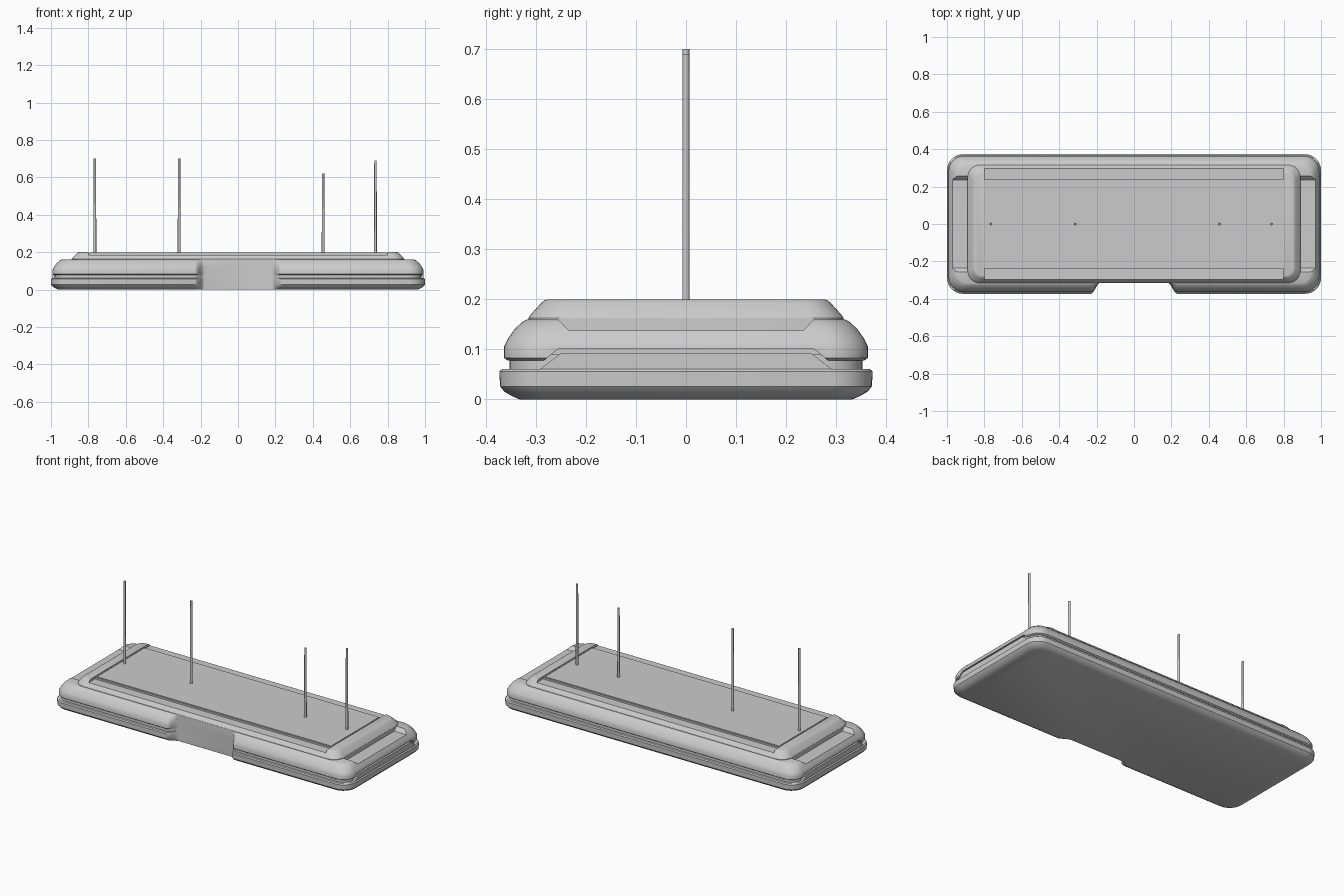
import bpy, bmesh, math

if "Cube" in bpy.data.objects:
    bpy.data.objects.remove(bpy.data.objects["Cube"], do_unlink=True)

grey = bpy.data.materials.new("plain_grey")
grey.use_nodes = True
grey.diffuse_color = (0.6, 0.6, 0.6, 1)
grey.node_tree.nodes["Principled BSDF"].inputs["Base Color"].default_value = (0.6, 0.6, 0.6, 1)


def finish(name, bm):
    bmesh.ops.recalc_face_normals(bm, faces=bm.faces)
    mesh = bpy.data.meshes.new(name)
    bm.to_mesh(mesh)
    bm.free()
    mesh.materials.append(grey)
    ob = bpy.data.objects.new(name, mesh)
    bpy.context.collection.objects.link(ob)
    return ob


def loft(name, rings):
    """Skin a stack of equal-length rings and cap both ends."""
    bm = bmesh.new()
    rows = [[bm.verts.new(p) for p in ring] for ring in rings]
    n = len(rows[0])
    for a, b in zip(rows, rows[1:]):
        for i in range(n):
            j = (i + 1) % n
            bm.faces.new((a[i], a[j], b[j], b[i]))
    bm.faces.new(rows[0][::-1])
    bm.faces.new(rows[-1])
    return finish(name, bm)


def rounded(hx, hy, r, z, notch=None):
    """Rounded rectangle, optionally with a shallow bay in the front edge."""
    pts = []
    for k, (sx, sy) in enumerate([(1, -1), (1, 1), (-1, 1), (-1, -1)]):
        for i in range(9):
            a = math.radians(-90 + 90 * k + 90 * i / 8)
            pts.append((sx * (hx - r) + r * math.cos(a), sy * (hy - r) + r * math.sin(a), z))
    if notch is not None:
        steps = [i / 8 for i in range(9)]
        bay = []
        for t in steps:
            s = t * t * (3 - 2 * t)
            bay.append((-0.23 + 0.05 * t, -hy + (hy - notch) * s, z))
        pts += bay + [(-x, y, z) for x, y, z in reversed(bay)]
    return pts


def shell(name, profile):
    return loft(name, [rounded(1 - d, 0.373 - d, 0.085 - d * 0.5, z, 0.312) for z, d in profile])


def prism(name, outline, x0, x1):
    return loft(name, [[(x, y, z) for y, z in outline] for x in (x0, x1)])


def trapezoid(low, high, z0, z1):
    return [(-low, z0), (low, z0), (high, z1), (-high, z1)]


def cut(ob, cutter):
    mod = ob.modifiers.new("cut", 'BOOLEAN')
    mod.operation = 'DIFFERENCE'
    mod.solver = 'EXACT'
    mod.object = cutter
    bpy.context.view_layer.objects.active = ob
    bpy.ops.object.modifier_apply(modifier=mod.name)
    bpy.data.objects.remove(cutter, do_unlink=True)


# Lower and upper halves with a narrow seam between them
lower = shell("lower_shell", [(0, 0.04), (0.006, 0.026), (0.015, 0.01), (0.026, 0.001),
                              (0.056, 0), (0.061, 0.006)])
seam = shell("seam_core", [(0.05, 0.02), (0.09, 0.02)])
upper = shell("upper_shell", [(0.078, 0.016), (0.083, 0.009), (0.105, 0.009), (0.12, 0.016),
                              (0.14, 0.03), (0.155, 0.046), (0.16, 0.056)])
parts = [lower, seam, upper]

# Each end: open well on top, raised seam and matching riser below
for side, word in ((1, "left"), (-1, "right")):
    cut(upper, prism("well_cutter", trapezoid(0.235, 0.265, 0.138, 0.17), side * 0.85, side * 1.1))
    cut(upper, prism("seam_cutter", trapezoid(0.3, 0.255, 0.065, 0.101), side * 0.975, side * 1.1))
    parts.append(prism(word + "_riser", trapezoid(0.295, 0.25, 0.058, 0.092),
                       side * 0.9, side * 0.992))

# Raised deck with stepped long edges
deck = loft("raised_deck", [rounded(0.89 - d, 0.316 - d, 0.065 - d * 0.5, z) for z, d in
                            [(0.13, 0), (0.163, 0.001), (0.17, 0.006), (0.193, 0.027),
                             (0.198, 0.033), (0.2, 0.04)]])
for side in (1, -1):
    step = [(side * y, z) for y, z in ((0.237, 0.185), (0.4, 0.185), (0.4, 0.3), (0.237, 0.3))]
    cut(deck, prism("step_cutter", step, -0.8, 0.8))
cut(deck, prism("panel_cutter", trapezoid(0.25, 0.25, 0.195, 0.3), -0.8, 0.8))
parts.append(deck)

# Top panel
parts.append(prism("top_panel", trapezoid(0.231, 0.231, 0.184, 0.199), -0.79, 0.79))

# Upright rods
for i, (x, top) in enumerate([(-0.765, 0.7), (-0.315, 0.7), (0.455, 0.62), (0.735, 0.69)]):
    rings = [[(x + r * math.cos(k * math.pi / 6), r * math.sin(k * math.pi / 6), z)
              for k in range(12)] for z, r in ((0.19, 0.0075), (top, 0.0065))]
    parts.append(loft("rod_%d" % (i + 1), rings))

for ob in parts:
    bpy.ops.object.select_all(action='DESELECT')
    ob.select_set(True)
    bpy.context.view_layer.objects.active = ob
    bpy.ops.object.shade_smooth_by_angle(angle=math.radians(32))
